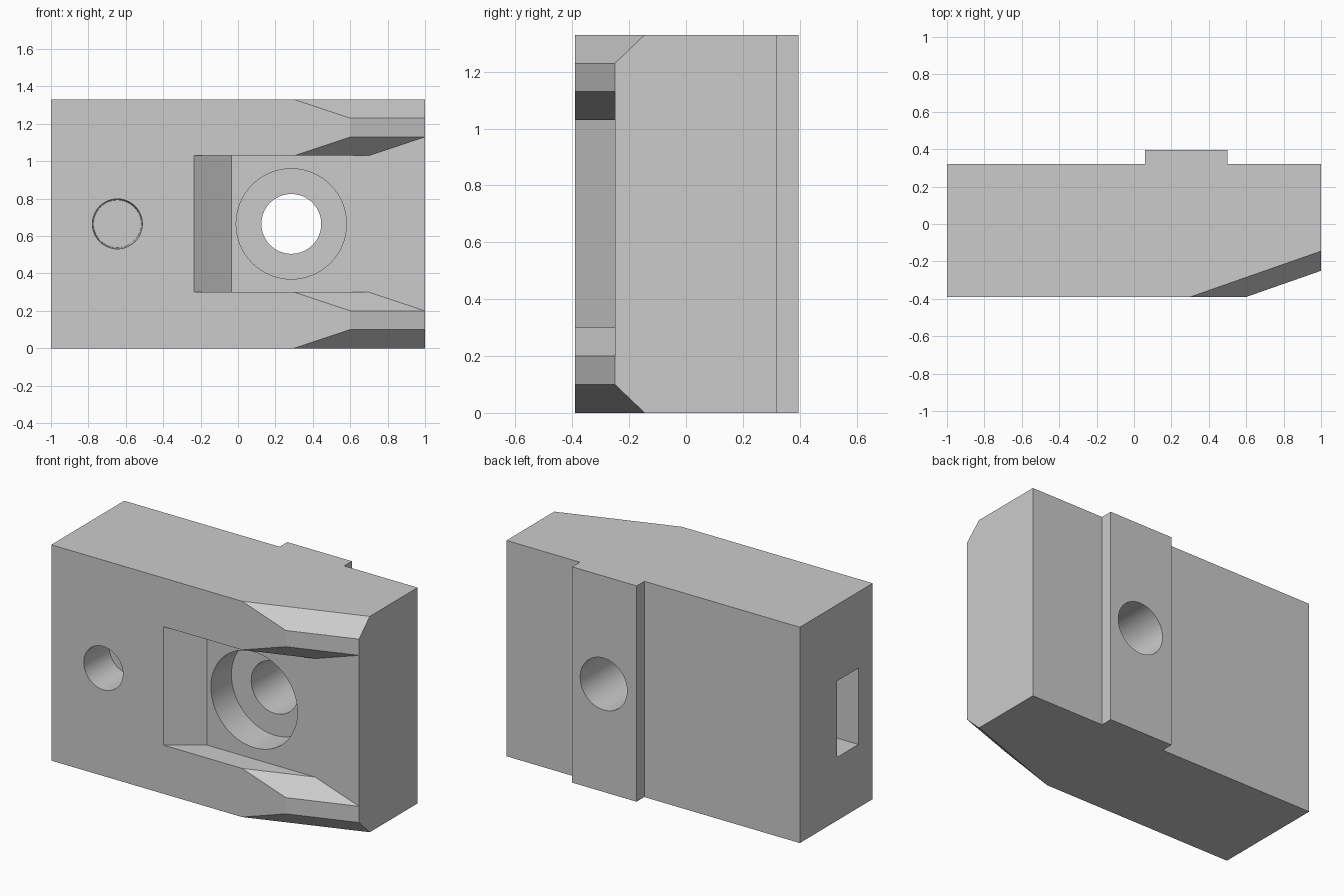
import bpy, bmesh, math
from mathutils import Vector

if "Cube" in bpy.data.objects:
    bpy.data.objects.remove(bpy.data.objects["Cube"])

H = 1.33            # block height
FRONT, FLOOR, BACK = -0.39, -0.25, 0.32
MID = H / 2

grey = bpy.data.materials.new("light grey")
grey.use_nodes = True
grey.diffuse_color = (0.6, 0.6, 0.6, 1)
grey.node_tree.nodes["Principled BSDF"].inputs["Base Color"].default_value = (0.6, 0.6, 0.6, 1)


def prism(name, outline, z0, z1, cuts=()):
    """Extrude an (x, y) outline upward, then trim it with (point, outward normal) planes."""
    bm = bmesh.new()
    face = bm.faces.new([bm.verts.new((x, y, z0)) for x, y in outline])
    top = bmesh.ops.extrude_face_region(bm, geom=[face])["geom"]
    bmesh.ops.translate(bm, verts=[v for v in top if isinstance(v, bmesh.types.BMVert)],
                        vec=(0, 0, z1 - z0))
    for point, normal in cuts:
        geom = bm.verts[:] + bm.edges[:] + bm.faces[:]
        cut = bmesh.ops.bisect_plane(bm, geom=geom, dist=1e-5, plane_co=point,
                                     plane_no=normal, clear_outer=True)
        edges = [e for e in cut["geom_cut"] if isinstance(e, bmesh.types.BMEdge)]
        bmesh.ops.holes_fill(bm, edges=edges)
    bmesh.ops.recalc_face_normals(bm, faces=bm.faces)
    mesh = bpy.data.meshes.new(name)
    bm.to_mesh(mesh)
    bm.free()
    mesh.materials.append(grey)
    obj = bpy.data.objects.new(name, mesh)
    bpy.context.collection.objects.link(obj)
    return obj


def box(name, x0, x1, y0, y1, z0, z1, cuts=()):
    return prism(name, [(x0, y0), (x1, y0), (x1, y1), (x0, y1)], z0, z1, cuts)


def bore(name, x, r_front, r_back, y0, y1):
    """Round cutter along y, at mid height."""
    bpy.ops.mesh.primitive_cone_add(vertices=64, radius1=r_back, radius2=r_front, depth=y1 - y0,
                                    location=(x, (y0 + y1) / 2, MID),
                                    rotation=(math.pi / 2, 0, 0))
    obj = bpy.context.object
    obj.name = name
    obj.data.materials.append(grey)
    return obj


def carve(target, cutter):
    mod = target.modifiers.new(cutter.name, 'BOOLEAN')
    mod.operation, mod.solver, mod.object = 'DIFFERENCE', 'EXACT', cutter
    bpy.context.view_layer.objects.active = target
    bpy.ops.object.modifier_apply(modifier=mod.name)
    bpy.data.objects.remove(cutter)


def bevel_planes(z_low, z_high):
    """Matching sloped planes, mirrored about mid height."""
    low = Vector((0.3, 0, 0.1)).cross(Vector((0.4, 0.14, 0)))
    high = Vector((low.x, low.y, -low.z))
    return [((0.3, FRONT, z_low), -low), ((0.3, FRONT, z_high), -high)]


# Block with tapered nose, back rib and bevelled nose corners
block = prism("clamp_block",
              [(-1, FRONT), (0.6, FRONT), (1, FLOOR), (1, BACK), (0.5, BACK), (0.5, 0.395),
               (0.06, 0.395), (0.06, BACK), (-1, BACK)], 0, H, bevel_planes(0, H))

# Front channel with a sloped end wall
carve(block, prism("channel", [(-0.392, -0.5), (1.2, -0.5), (1.2, FLOOR), (-0.035, FLOOR)],
                   0.3, H - 0.3))

# Flared mouth of the channel
low, high = bevel_planes(0.3, H - 0.3)
flare = [(low[0], Vector((low[1].x, low[1].y, low[1].z))),
         (high[0], Vector((high[1].x, high[1].y, high[1].z)))]
for i, sign in enumerate((1, -1)):
    # inside of the mouth lies above the lower slope and below the upper one
    n = Vector((-0.014, 0.04, -0.042 * sign))
    flare[i] = (flare[i][0], n)
carve(block, box("flare", 0.1, 1.2, -0.5, FLOOR, 0, H, flare))

# Stepped bolt hole, blind pin hole and side slot
carve(block, bore("counterbore", 0.285, 0.295, 0.295, -0.6, -0.05))
carve(block, bore("bolt_hole", 0.285, 0.16, 0.16, -0.6, 0.6))
carve(block, bore("pin_hole", -0.645, 0.135, 0.127, FRONT - 0.05, -0.15))
carve(block, box("side_slot", -1.2, -0.8, FLOOR, -0.04, 0.39, 0.86))

# Crisp edges, round bores
bpy.ops.object.select_all(action='DESELECT')
block.select_set(True)
bpy.context.view_layer.objects.active = block
bpy.ops.object.shade_smooth_by_angle(angle=math.radians(15))
